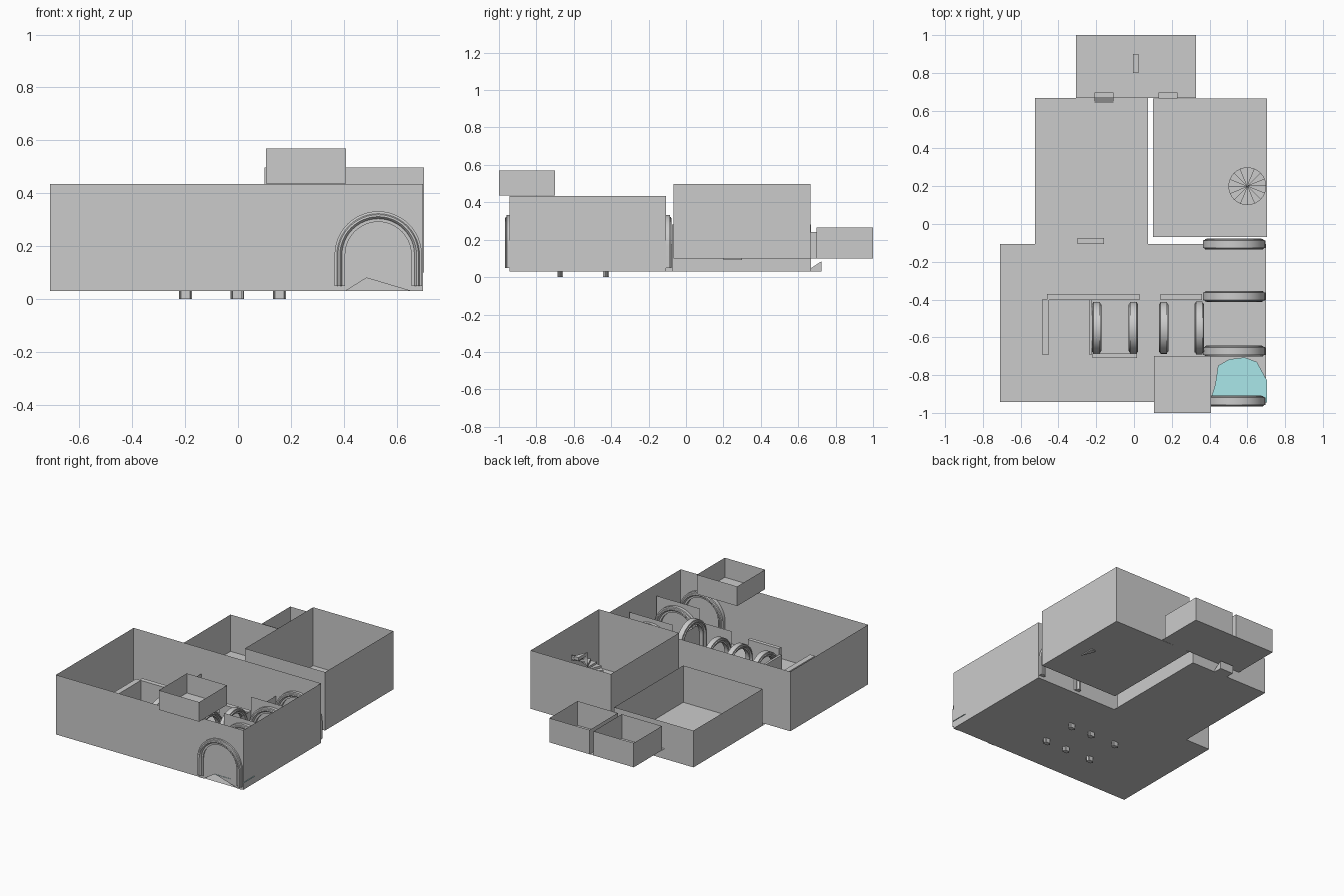
import bpy, bmesh, math
from mathutils import Vector

if "Cube" in bpy.data.objects:
    bpy.data.objects.remove(bpy.data.objects["Cube"])

def finish(name, bm, smooth=False, normals=True):
    if normals:
        bmesh.ops.recalc_face_normals(bm, faces=bm.faces)
    me = bpy.data.meshes.new(name)
    bm.to_mesh(me); bm.free()
    ob = bpy.data.objects.new(name, me)
    bpy.context.collection.objects.link(ob)
    if smooth:
        bpy.context.view_layer.objects.active = ob
        ob.select_set(True)
        bpy.ops.object.shade_smooth_by_angle(angle=math.radians(35))
        ob.select_set(False)
    return ob

def face(bm, pts):
    return bm.faces.new([bm.verts.new(p) for p in pts])

def wall(bm, axis, pos, a, b, z0, z1, openings=()):
    """Sheet wall at axis=pos from a to b; openings = (start, end, top, arched)."""
    pts = [(a, z1), (a, z0)]
    for s, e, top, arched in openings:
        pts.append((s, z0))
        if arched:
            r, c = (e - s) / 2, (s + e) / 2
            pts += [(c - r * math.cos(math.pi * i / 20), top - r + r * math.sin(math.pi * i / 20)) for i in range(21)]
        else:
            pts += [(s, top), (e, top)]
        pts.append((e, z0))
    pts += [(b, z0), (b, z1)]
    f = face(bm, [(pos, u, z) if axis == 'x' else (u, pos, z) for u, z in pts])
    bmesh.ops.triangulate(bm, faces=[f])

def room(name, x0, x1, y0, y1, z0, z1, doors={}, floor=None):
    """Open-topped room; doors keyed by wall: w, e, s, n."""
    bm = bmesh.new()
    wall(bm, 'x', x0, y0, y1, z0, z1, doors.get('w', ()))
    wall(bm, 'x', x1, y0, y1, z0, z1, doors.get('e', ()))
    wall(bm, 'y', y0, x0, x1, z0, z1, doors.get('s', ()))
    wall(bm, 'y', y1, x0, x1, z0, z1, doors.get('n', ()))
    fx0, fx1, fy0, fy1 = floor or (x0, x1, y0, y1)
    face(bm, [(fx0, fy0, z0), (fx1, fy0, z0), (fx1, fy1, z0), (fx0, fy1, z0)])
    return finish(name, bm, normals=False)

def door_frame(name, x0, x1, y0, y1, z0, z1, along):
    """Tunnel lining joining the doorways of two rooms."""
    bm = bmesh.new()
    if along == 'y':
        for x in (x0, x1):
            wall(bm, 'x', x, y0, y1, z0, z1)
    else:
        for y in (y0, y1):
            wall(bm, 'y', y, x0, x1, z0, z1)
    for z in (z0, z1):
        face(bm, [(x0, y0, z), (x1, y0, z), (x1, y1, z), (x0, y1, z)])
    finish(name, bm, normals=False)

def box(name, x0, x1, y0, y1, z0, z1):
    bm = bmesh.new()
    bmesh.ops.create_cube(bm, size=1)
    for v in bm.verts:
        v.co = Vector(((x0 + x1) / 2 + v.co.x * (x1 - x0), (y0 + y1) / 2 + v.co.y * (y1 - y0),
                       (z0 + z1) / 2 + v.co.z * (z1 - z0)))
    finish(name, bm)

def arch(name, axis, pos, c, rin, rout, depth, z0, top):
    """Moulded arch trim swept over two legs and a half circle."""
    w, h = rout - rin, depth / 2
    prof = [(0, -.55), (.3, -.55), (.35, -.8), (.5, -1), (.68, -.95), (.78, -.75), (1, -.7)]
    prof = prof + [(r, -d) for r, d in reversed(prof)]
    spring = top - rout
    path = [(math.pi, z0)] + [(math.pi * (1 - i / 24), spring) for i in range(25)] + [(0, z0)]
    bm = bmesh.new()
    rings = []
    for ang, zb in path:
        ring = []
        for r, d in prof:
            rr = rin + r * w
            u, z, k = c + rr * math.cos(ang), zb + rr * math.sin(ang), pos + d * h
            ring.append(bm.verts.new((k, u, z) if axis == 'x' else (u, k, z)))
        rings.append(ring)
    n = len(prof)
    for p, q in zip(rings, rings[1:]):
        for i in range(n):
            bm.faces.new((p[i], p[(i + 1) % n], q[(i + 1) % n], q[i]))
    bm.faces.new(rings[0]); bm.faces.new(rings[-1])
    finish(name, bm, smooth=True)

def panel(name, axis, pos, a, b, z1, openings):
    bm = bmesh.new()
    wall(bm, axis, pos, a, b, .03, z1, openings)
    return finish(name, bm)

# Rooms
big_arch = (.405, .655, .29, True)
room('main_hall', -.71, .70, -.943, -.107, .03, .435,
     {'s': [big_arch], 'n': [(-.30, -.16, .175, False)]})
room('left_room', -.523, .073, -.075, .667, .03, .28,
     {'s': [(-.30, -.16, .175, False)], 'n': [(-.208, -.108, .24, False)]},
     floor=(-.523, .073, -.107, .667))
room('right_room', .10, .703, -.068, .665, .10, .497, {'n': [(.13, .23, .24, False)]})
room('back_room_left', -.307, -.005, .697, 1, .10, .265,
     {'s': [(-.208, -.108, .24, False)], 'e': [(.80, .90, .24, False)]},
     floor=(-.307, .01, .667, 1))
room('back_room_right', .025, .328, .697, 1, .10, .265,
     {'s': [(.13, .23, .24, False)], 'w': [(.80, .90, .24, False)]},
     floor=(.01, .328, .667, 1))
room('upper_room', .105, .408, -1, -.70, .437, .57,
     {'s': [(.205, .308, .545, False)], 'w': [(-.90, -.80, .545, False)], 'e': [(-.90, -.80, .545, False)]})

# Door frames
door_frame('hall_door_frame', -.30, -.16, -.107, -.075, .03, .175, 'y')
door_frame('back_left_door_frame', -.208, -.108, .667, .697, .10, .24, 'y')
door_frame('back_right_door_frame', .13, .23, .665, .697, .10, .24, 'y')
door_frame('back_middle_door_frame', -.005, .025, .80, .90, .10, .24, 'x')

# Ramp up to the back room
bm = bmesh.new()
prof = [(.64, .03), (.725, .03), (.725, .085)]
tri = face(bm, [(-.208, y, z) for y, z in prof])
ext = bmesh.ops.extrude_face_region(bm, geom=[tri])
bmesh.ops.translate(bm, verts=[v for v in ext['geom'] if isinstance(v, bmesh.types.BMVert)], vec=(.10, 0, 0))
finish('ramp', bm)

# Arched passage along the right side of the hall
for i, y in enumerate((-.938, -.673, -.383, -.107)):
    arch(f'passage_arch_{i}', 'y', y, .53, .125, .165, .058, .05, .332)
for i, y in enumerate((-.947, -.673, -.383)):
    panel(f'passage_panel_{i}', 'y', y, .365, .695, .36, [big_arch])
panel('passage_wall', 'x', .362, -.70, -.107, .26, [(-.66, -.44, .245, True)])

# Row of lower arches between the side chambers
for i, x in enumerate((-.198, -.003, .157)):
    arch(f'chamber_arch_{i}', 'x', x, -.55, .107, .137, .05, 0, .26)
arch('chamber_arch_tall', 'x', .345, -.55, .107, .14, .05, .05, .335)

# Side chamber walls
box('chamber_north_wall', -.46, .03, -.402, -.37, .03, .26)
box('chamber_west_wall', -.487, -.45, -.69, -.40, .03, .26)
box('chamber_middle_wall', -.238, -.222, -.69, -.40, .03, .20)
box('chamber_south_wall', -.22, .015, -.71, -.685, .03, .24)
box('east_chamber_north_wall', .14, .36, -.402, -.37, .03, .26)
panel('east_chamber_south_wall', 'y', -.69, .14, .36, .26, [])
panel('dividing_wall', 'x', -.20, -.37, -.107, .26, [])

# Spiral stair in the right room
bm = bmesh.new()
steps, rad = 16, .10
for i in range(steps):
    a0, a1 = math.pi / 2 + math.tau * i / steps, math.pi / 2 + math.tau * (i + 1) / steps
    zt = .10 + .235 * (i + 1) / steps
    zb = zt - .022
    ring = [(.6, .2)] + [(.6 + rad * math.cos(a), .2 + rad * math.sin(a)) for a in (a0, (a0 + a1) / 2, a1)]
    lo = [bm.verts.new((x, y, zb)) for x, y in ring]
    hi = [bm.verts.new((x, y, zt)) for x, y in ring]
    bm.faces.new(lo[::-1]); bm.faces.new(hi)
    for j in range(4):
        bm.faces.new((lo[j], lo[(j + 1) % 4], hi[(j + 1) % 4], hi[j]))
finish('spiral_stair', bm)

# Pool surface inside the front arch
bm = bmesh.new()
face(bm, [(x, y, .08) for x, y in [(.40, -.946), (.705, -.946), (.705, -.83), (.65, -.73), (.585, -.706),
                                   (.505, -.716), (.445, -.75), (.43, -.85)]])
pool = finish('pool_water', bm)
mat = bpy.data.materials.new('water')
mat.diffuse_color = (.40, .80, .82, 1)
mat.use_nodes = True
mat.node_tree.nodes["Principled BSDF"].inputs["Base Color"].default_value = mat.diffuse_color
pool.data.materials.append(mat)
